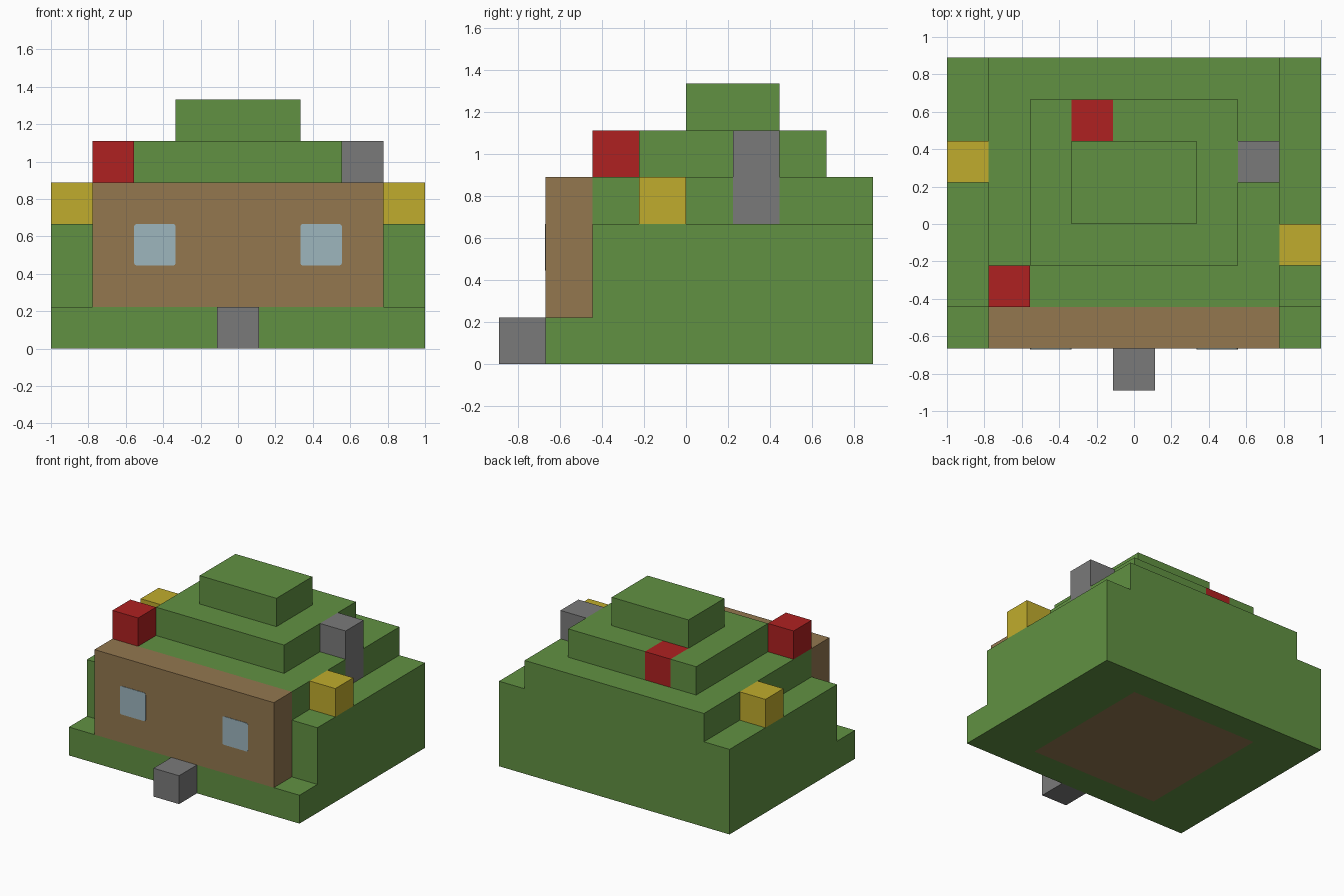
import bpy
import bmesh
from mathutils import Vector

U = 2 / 9  # edge length of one block; all part sizes below are in blocks

default = bpy.data.objects.get("Cube")
if default:
    bpy.data.objects.remove(default, do_unlink=True)


def material(name, r, g, b):
    linear = [((c / 255 + 0.055) / 1.055) ** 2.4 for c in (r, g, b)] + [1]
    mat = bpy.data.materials.new(name)
    mat.use_nodes = True
    mat.diffuse_color = linear
    mat.node_tree.nodes["Principled BSDF"].inputs["Base Color"].default_value = linear
    return mat


GRASS = material("grass green", 97, 145, 66)
WOOD = material("wood brown", 147, 119, 79)
STONE = material("stone grey", 122, 122, 122)
YELLOW = material("flower yellow", 192, 172, 45)
RED = material("flower red", 175, 33, 33)
GLASS = material("window blue", 158, 182, 190)


def prism(name, plan, z0, z1, mat):
    """Extrude a counter-clockwise plan outline from z0 to z1."""
    bm = bmesh.new()
    base = bm.faces.new([bm.verts.new((x * U, y * U, z0 * U)) for x, y in plan])
    top = bmesh.ops.extrude_face_region(bm, geom=[base])["geom"]
    verts = [v for v in top if isinstance(v, bmesh.types.BMVert)]
    bmesh.ops.translate(bm, verts=verts, vec=(0, 0, (z1 - z0) * U))
    bmesh.ops.recalc_face_normals(bm, faces=bm.faces)
    mesh = bpy.data.meshes.new(name)
    bm.to_mesh(mesh)
    bm.free()
    mesh.materials.append(mat)
    obj = bpy.data.objects.new(name, mesh)
    bpy.context.collection.objects.link(obj)
    return obj


def box(name, x0, x1, y0, y1, z0, z1, mat):
    return prism(name, [(x0, y0), (x1, y0), (x1, y1), (x0, y1)], z0, z1, mat)


# Grassy ground slab, with a wooden floor panel cut into its underside
ground = box("ground_slab", -4.5, 4.5, -3, 4, 0, 1, GRASS)
ground.data.materials.append(WOOD)
bm = bmesh.new()
bm.from_mesh(ground.data)
for axis, cut in ((0, -2.5), (0, 2.5), (1, -2), (1, 3)):
    normal = Vector((axis == 0, axis == 1, 0))
    bmesh.ops.bisect_plane(bm, geom=bm.verts[:] + bm.edges[:] + bm.faces[:],
                           plane_co=normal * cut * U, plane_no=normal)
for face in bm.faces:
    c = face.calc_center_median() / U
    if face.normal.z < -0.5 and abs(c.x) < 2.5 and -2 < c.y < 3:
        face.material_index = 1
bm.to_mesh(ground.data)
bm.free()

# Stepped hill, with notches where the chimney and a flower are set in
box("hill_lower_tier", -4.5, 4.5, -2, 4, 1, 3, GRASS)
prism("hill_middle_tier", [(-3.5, -2), (3.5, -2), (3.5, 1), (2.5, 1), (2.5, 2),
                           (3.5, 2), (3.5, 4), (-3.5, 4)], 3, 4, GRASS)
prism("hill_upper_tier", [(-2.5, -1), (2.5, -1), (2.5, 3), (-0.5, 3), (-0.5, 2),
                          (-1.5, 2), (-1.5, 3), (-2.5, 3)], 4, 5, GRASS)
box("hill_top", -1.5, 1.5, 0, 2, 5, 6, GRASS)

# Wooden front wall, stone doorstep and chimney
box("front_wall", -3.5, 3.5, -3, -2, 1, 4, WOOD)
box("doorstep", -0.5, 0.5, -4, -3, 0, 1, STONE)
box("chimney", 2.5, 3.5, 1, 2, 3, 5, STONE)

# Flower blocks
box("yellow_flower_left", 3.5, 4.5, -1, 0, 3, 4, YELLOW)
box("yellow_flower_right", -4.5, -3.5, 1, 2, 3, 4, YELLOW)
box("red_flower_front", -3.5, -2.5, -2, -1, 4, 5, RED)
box("red_flower_back", -1.5, -0.5, 2, 3, 4, 5, RED)

# Thin window panes with softened corners
for side, x in (("right", -2), ("left", 2)):
    pane = box("window_" + side, x - 0.5, x + 0.5, -3.015, -3, 2, 3, GLASS)
    bm = bmesh.new()
    bm.from_mesh(pane.data)
    corners = [e for e in bm.edges
               if abs((e.verts[0].co - e.verts[1].co).normalized().y) > 0.9]
    bmesh.ops.bevel(bm, geom=corners, offset=0.06 * U, segments=2,
                    profile=0.5, affect='EDGES')
    bm.to_mesh(pane.data)
    bm.free()
